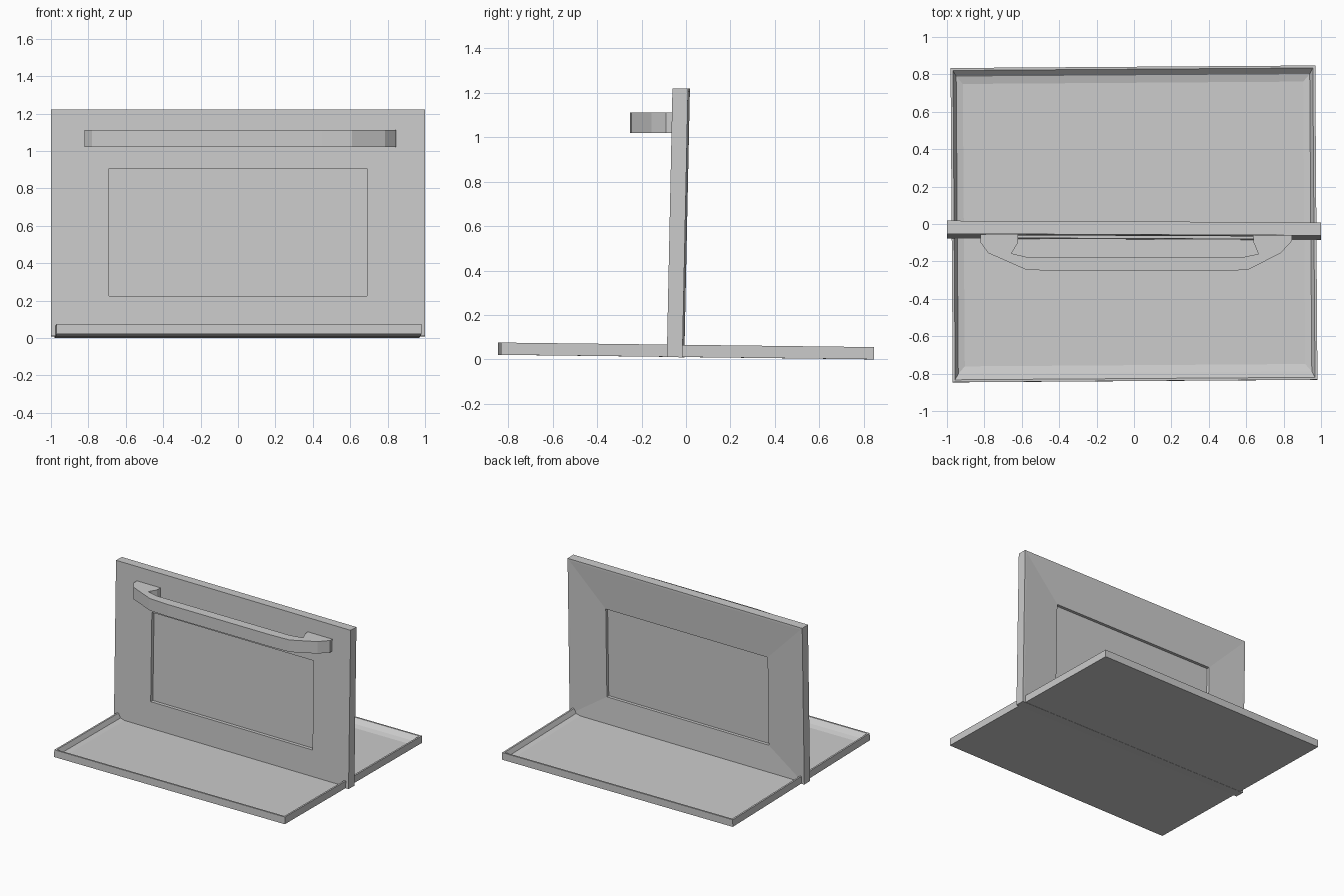
import bpy, bmesh
from math import radians

if "Cube" in bpy.data.objects:
    bpy.data.objects.remove(bpy.data.objects["Cube"])


def make_object(name, bm):
    bmesh.ops.recalc_face_normals(bm, faces=bm.faces)
    mesh = bpy.data.meshes.new(name)
    bm.to_mesh(mesh)
    bm.free()
    ob = bpy.data.objects.new(name, mesh)
    bpy.context.collection.objects.link(ob)
    return ob


def ring_stack(name, rings, place):
    """Bridge rectangles (half width, v low, v high, depth) and cap both ends."""
    bm = bmesh.new()
    loops = []
    for hx, lo, hi, d in rings:
        corners = [(-hx, lo), (hx, lo), (hx, hi), (-hx, hi)]
        loops.append([bm.verts.new(place(x, v, d)) for x, v in corners])
    for a, b in zip(loops, loops[1:]):
        for i in range(4):
            j = (i + 1) % 4
            bm.faces.new((a[i], a[j], b[j], b[i]))
    bm.faces.new(loops[0])
    bm.faces.new(loops[-1])
    return make_object(name, bm)


# Shallow baking tray with a thin rim and sloped inner walls
tray = ring_stack("tray", [
    (0.975, -0.84, 0.84, 0.0),
    (0.975, -0.84, 0.84, 0.055),
    (0.962, -0.827, 0.827, 0.055),
    (0.945, -0.795, 0.795, 0.022),
    (0.91, -0.755, 0.755, 0.012),
], lambda x, v, d: (x, v, d))
tray.location = (0, 0, 0.0105)
tray.rotation_euler = (radians(-0.7), 0, radians(0.4))

# Oven door: recessed window both sides, dished frame on the back
door = ring_stack("oven_door", [
    (0.69, 0.215, 0.895, -0.008),
    (0.69, 0.215, 0.895, -0.035),
    (1.0, 0.0, 1.21, -0.035),
    (1.0, 0.0, 1.21, 0.035),
    (0.985, 0.015, 1.195, 0.035),
    (0.69, 0.215, 0.895, 0.020),
    (0.69, 0.215, 0.895, -0.003),
], lambda x, v, d: (x, d, v))
door.location = (0, -0.047, 0.01)
door.rotation_euler = (radians(-1.2), 0, radians(-0.25))

# Door handle: plan outline extruded upward
outer = [(-0.82, -0.045), (-0.82, -0.10), (-0.78, -0.155), (-0.58, -0.243),
         (-0.42, -0.252), (0.45, -0.252), (0.61, -0.245), (0.785, -0.155),
         (0.845, -0.09), (0.845, -0.048)]
inner = [(0.635, -0.048), (0.64, -0.10), (0.665, -0.16), (0.57, -0.18),
         (-0.56, -0.18), (-0.655, -0.157), (-0.62, -0.10), (-0.62, -0.045)]
bm = bmesh.new()
base = bm.faces.new([bm.verts.new((x, y, 1.02)) for x, y in outer + inner])
top = bmesh.ops.extrude_face_region(bm, geom=[base], use_keep_orig=True)
for v in top["geom"]:
    if isinstance(v, bmesh.types.BMVert):
        v.co.z += 0.092
make_object("handle", bm)
